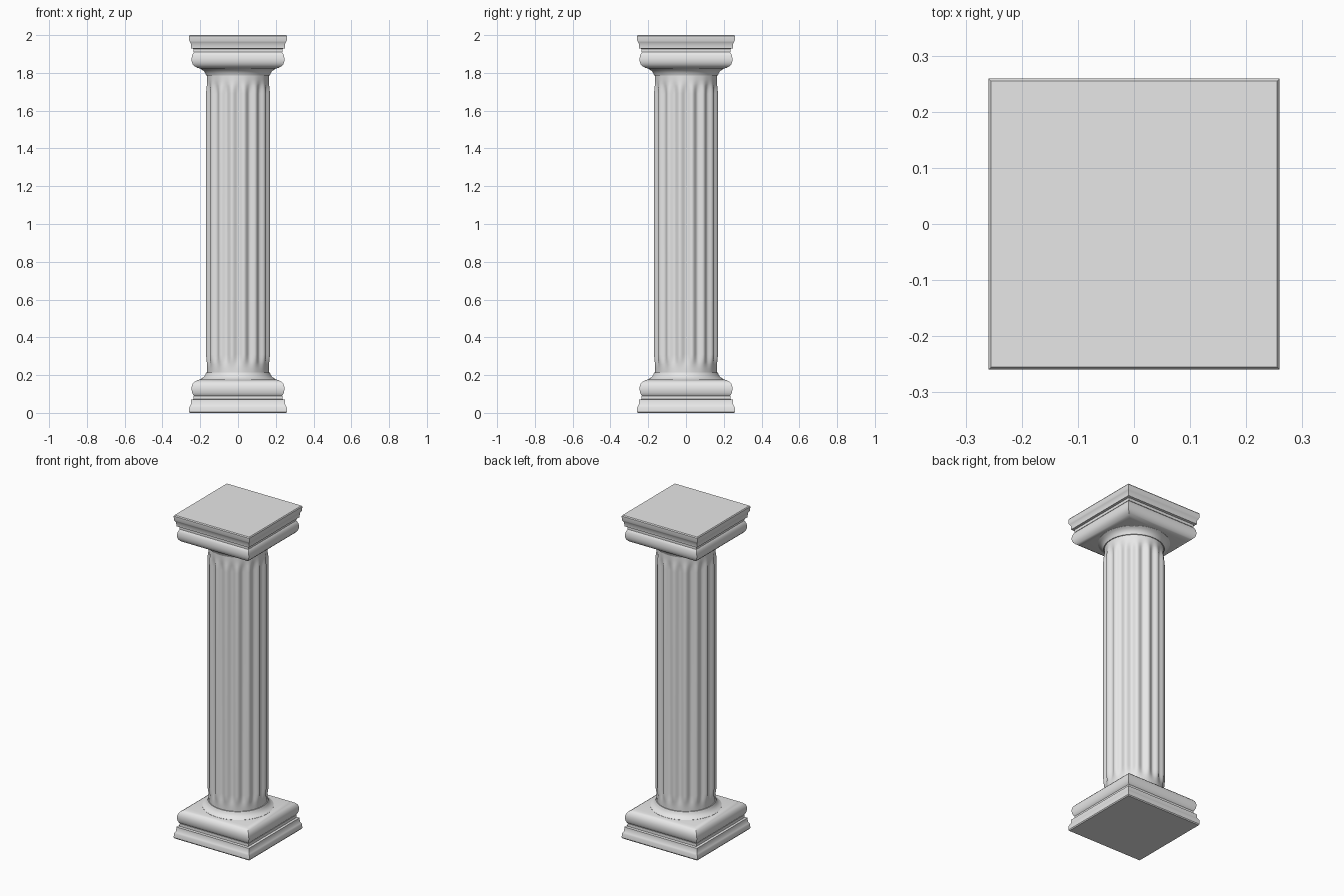
import bpy
import bmesh
from math import cos, sin, pi, radians

cube = bpy.data.objects.get("Cube")
if cube:
    bpy.data.objects.remove(cube, do_unlink=True)

HEIGHT = 2.0
FLUTES = 16

stone = bpy.data.materials.new("pale grey stone")
stone.use_nodes = True
stone.diffuse_color = (0.8, 0.8, 0.8, 1)
stone.node_tree.nodes["Principled BSDF"].inputs["Base Color"].default_value = (0.8, 0.8, 0.8, 1)


def square_ring(half, z):
    return [(x * half, y * half, z) for x, y in ((-1, -1), (1, -1), (1, 1), (-1, 1))]


def round_ring(radius, z, count=64):
    return [(radius * cos(2 * pi * i / count), radius * sin(2 * pi * i / count), z)
            for i in range(count)]


def fluted_ring(radius, depth, z, count=FLUTES * 10):
    # Flutes are centred on the four main directions
    ring = []
    for i in range(count):
        a = 2 * pi * i / count
        r = radius - depth * (0.5 + 0.5 * cos(FLUTES * a))
        ring.append((r * cos(a), r * sin(a), z))
    return ring


def loft(name, rings, flip=False, angle=32):
    """Skin a stack of rings and cap both ends; flip turns it upside down."""
    bm = bmesh.new()
    loops = [[bm.verts.new((x, y, HEIGHT - z if flip else z)) for x, y, z in ring]
             for ring in rings]
    for low, high in zip(loops, loops[1:]):
        n = len(low)
        for i in range(n):
            j = (i + 1) % n
            bm.faces.new((low[i], low[j], high[j], high[i]))
    bm.faces.new(loops[0])
    bm.faces.new(loops[-1])
    bmesh.ops.recalc_face_normals(bm, faces=bm.faces)
    mesh = bpy.data.meshes.new(name)
    bm.to_mesh(mesh)
    bm.free()
    mesh.materials.append(stone)
    obj = bpy.data.objects.new(name, mesh)
    bpy.context.collection.objects.link(obj)
    bpy.ops.object.select_all(action='DESELECT')
    obj.select_set(True)
    bpy.context.view_layer.objects.active = obj
    bpy.ops.object.shade_smooth_by_angle(angle=radians(angle))
    return obj


# Profiles of one end, as (half width, height)
slab = [(0.255, 0), (0.259, 0.006), (0.258, 0.03), (0.254, 0.038), (0.249, 0.046),
        (0.248, 0.07), (0.235, 0.073), (0.235, 0.09)]
cushion = [(0.228, 0.088), (0.237, 0.094), (0.243, 0.107), (0.246, 0.124), (0.245, 0.14),
           (0.24, 0.154), (0.23, 0.165), (0.216, 0.173), (0.2, 0.177)]
collar = [(0.2, 0.174), (0.2, 0.178), (0.189, 0.184), (0.18, 0.192), (0.173, 0.202),
          (0.169, 0.214), (0.15, 0.215)]

# Matching base and capital
for end, flip in (("base", False), ("capital", True)):
    loft(end + "_slab", [square_ring(*p) for p in slab], flip)
    loft(end + "_cushion", [square_ring(*p) for p in cushion], flip)
    loft(end + "_collar", [round_ring(*p) for p in collar], flip)

# Shaft with flutes that fade out at both ends
fade = [fluted_ring(0.164 + 0.008 * t, 0.016 * t, 0.21 + 0.1 * s)
        for s, t in ((0, 0), (0.25, 0.04), (0.45, 0.25), (0.6, 0.55), (0.8, 0.88), (1, 1))]
top = [[(x, y, HEIGHT - z) for x, y, z in ring] for ring in reversed(fade)]
loft("fluted_shaft", fade + top, angle=40)
